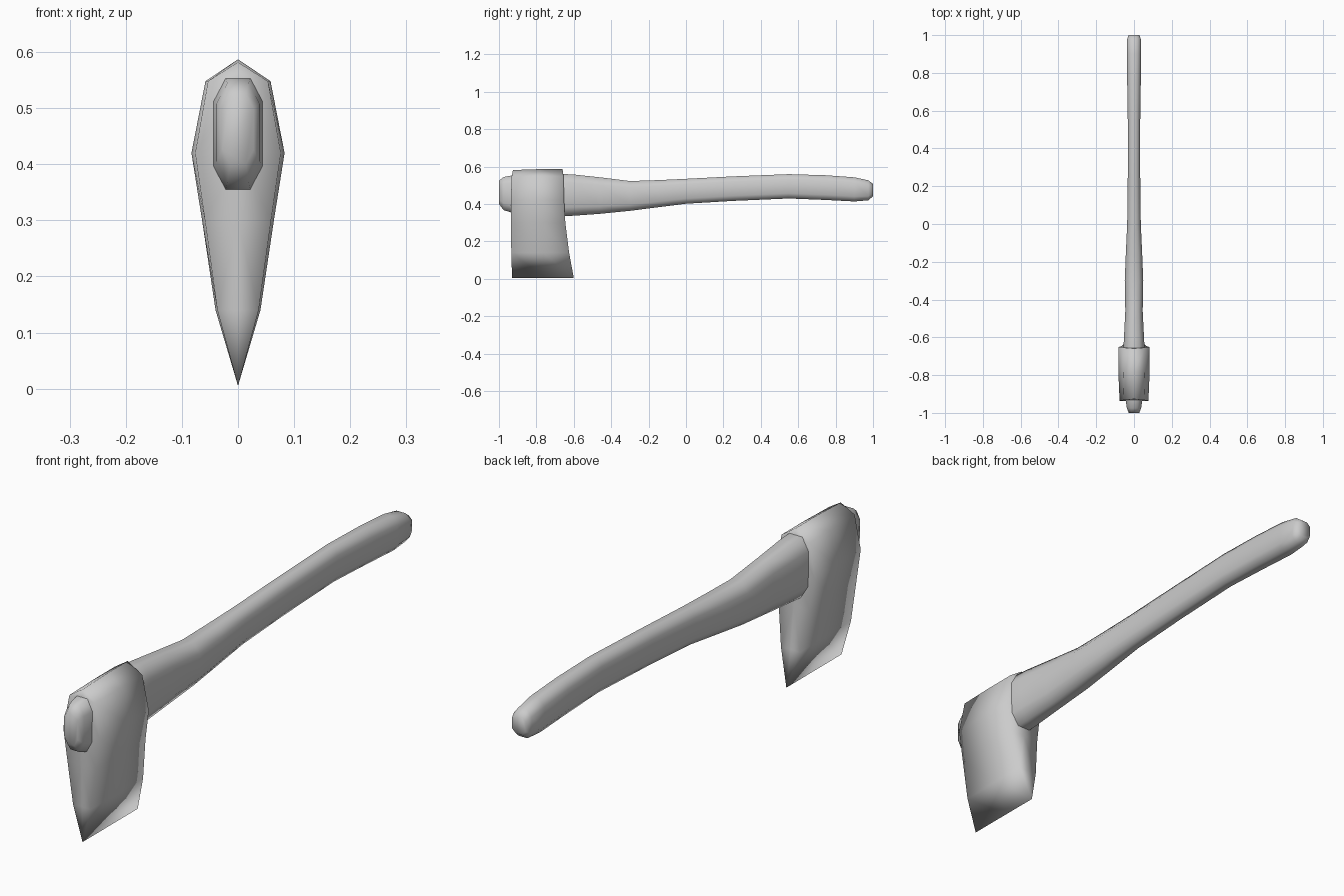
import bpy, bmesh

cube = bpy.data.objects.get("Cube")
if cube:
    bpy.data.objects.remove(cube, do_unlink=True)

# One plain grey for the whole axe
grey = bpy.data.materials.new("plain grey")
grey.use_nodes = True
colour = (0.6, 0.6, 0.6, 1.0)
grey.diffuse_color = colour
grey.node_tree.nodes["Principled BSDF"].inputs["Base Color"].default_value = colour


def finish(name, bm):
    """Turn a bmesh into a smooth-shaded object."""
    bmesh.ops.recalc_face_normals(bm, faces=bm.faces[:])
    for f in bm.faces:
        f.smooth = True
    mesh = bpy.data.meshes.new(name)
    bm.to_mesh(mesh)
    bm.free()
    mesh.materials.append(grey)
    obj = bpy.data.objects.new(name, mesh)
    bpy.context.collection.objects.link(obj)
    return obj


def bridge(bm, a, b):
    """Join two closed rings with quads."""
    n = len(a)
    for i in range(n):
        j = (i + 1) % n
        bm.faces.new((a[i], a[j], b[j], b[i]))


# Handle: octagonal sections along y as (y, bottom z, top z, half width)
SECTIONS = [
    (-1.00, 0.400, 0.525, 0.028), (-0.975, 0.368, 0.545, 0.038),
    (-0.92, 0.350, 0.555, 0.046), (-0.66, 0.335, 0.561, 0.056),
    (-0.60, 0.338, 0.558, 0.053), (-0.46, 0.348, 0.543, 0.046),
    (-0.30, 0.364, 0.523, 0.049), (-0.15, 0.383, 0.528, 0.043),
    (0.00, 0.402, 0.535, 0.036), (0.25, 0.417, 0.548, 0.033),
    (0.55, 0.430, 0.560, 0.033), (0.75, 0.422, 0.554, 0.036),
    (0.90, 0.414, 0.543, 0.038), (0.975, 0.420, 0.527, 0.037),
    (1.00, 0.442, 0.508, 0.029),
]
OCTAGON = [(0.5, 1), (1, 0.58), (1, -0.58), (0.5, -1),
           (-0.5, -1), (-1, -0.58), (-1, 0.58), (-0.5, 1)]

bm = bmesh.new()
rings = []
for y, low, high, w in SECTIONS:
    mid, half = (low + high) / 2, (high - low) / 2
    rings.append([bm.verts.new((u * w, y, mid + v * half)) for u, v in OCTAGON])
for a, b in zip(rings, rings[1:]):
    bridge(bm, a, b)
bm.faces.new(rings[0])
bm.faces.new(rings[-1])
finish("handle", bm)

# Axe head: wedge rows as (z, half width, front y, back y)
ROWS = [
    (0.587, 0.000, -0.925, -0.660), (0.548, 0.058, -0.932, -0.655),
    (0.420, 0.083, -0.936, -0.652), (0.300, 0.064, -0.936, -0.645),
    (0.140, 0.040, -0.934, -0.625), (0.005, 0.000, -0.930, -0.600),
]
# Slices through the head as (position from front to back, width factor)
SLICES = [(0.0, 0.92), (0.55, 1.0), (1.0, 1.0)]

bm = bmesh.new()
rings = []
for t, scale in SLICES:
    right = []
    left = []
    for z, w, front, back in ROWS:
        y = front + (back - front) * t
        rise = -0.005 if z > 0.58 and t == 0 else 0
        right.append(bm.verts.new((w * scale, y, z + rise)))
        if w:
            left.append(bm.verts.new((-w * scale, y, z + rise)))
    rings.append(right + left[::-1])
for a, b in zip(rings, rings[1:]):
    bridge(bm, a, b)

# End faces, each split by a column of points down the middle
for ring in (rings[0], rings[-1]):
    n = len(ROWS)
    right = ring[:n]
    left = [ring[0]] + ring[n:][::-1] + [ring[n - 1]]
    middle = [right[0]]
    middle += [bm.verts.new((0, v.co.y, v.co.z)) for v in right[1:-1]]
    middle.append(right[-1])
    for side in (right, left):
        for i in range(n - 1):
            corners = []
            for v in (middle[i], side[i], side[i + 1], middle[i + 1]):
                if v not in corners:
                    corners.append(v)
            bm.faces.new(corners)
finish("axe_head", bm)
